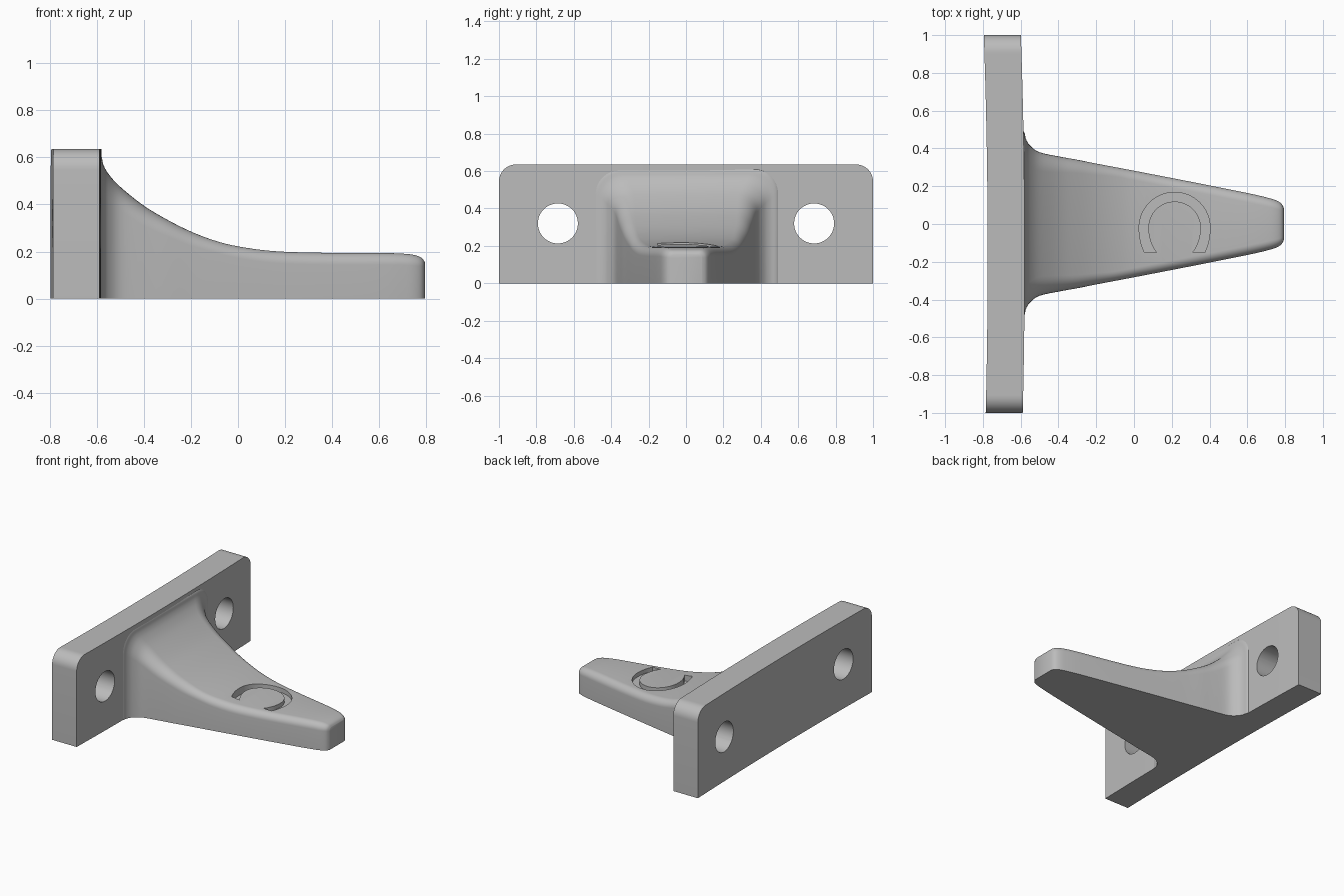
import bpy
import bmesh
from math import sin, cos, pi, sqrt, radians

cube = bpy.data.objects.get("Cube")
if cube:
    bpy.data.objects.remove(cube, do_unlink=True)

grey = bpy.data.materials.new("matte grey")
grey.use_nodes = True
GREY = (0.5, 0.5, 0.5, 1)
grey.diffuse_color = GREY
grey.node_tree.nodes["Principled BSDF"].inputs["Base Color"].default_value = GREY


def loft(name, rings):
    """Skin a row of closed rings and cap both ends."""
    bm = bmesh.new()
    loops = [[bm.verts.new(p) for p in ring] for ring in rings]
    n = len(loops[0])
    for a, b in zip(loops, loops[1:]):
        for i in range(n):
            j = (i + 1) % n
            bm.faces.new((a[i], a[j], b[j], b[i]))
    bm.faces.new(loops[0])
    bm.faces.new(loops[-1])
    bmesh.ops.recalc_face_normals(bm, faces=bm.faces)
    mesh = bpy.data.meshes.new(name)
    bm.to_mesh(mesh)
    bm.free()
    mesh.materials.append(grey)
    obj = bpy.data.objects.new(name, mesh)
    bpy.context.collection.objects.link(obj)
    return obj


def activate(obj):
    bpy.ops.object.select_all(action='DESELECT')
    obj.select_set(True)
    bpy.context.view_layer.objects.active = obj


def cut(target, cutter):
    cutter.hide_render = True
    mod = target.modifiers.new("cut", 'BOOLEAN')
    mod.operation, mod.solver, mod.object = 'DIFFERENCE', 'EXACT', cutter
    activate(target)
    bpy.ops.object.modifier_apply(modifier=mod.name)
    bpy.data.objects.remove(cutter, do_unlink=True)


def smooth(obj, angle=30):
    activate(obj)
    bpy.ops.object.shade_smooth_by_angle(angle=radians(angle))


def spline(points, steps):
    """Catmull-Rom curve through the points."""
    ext = [points[0]] + points + [points[-1]]
    for p, q, r, s in zip(ext, ext[1:], ext[2:], ext[3:]):
        for k in range(steps):
            t = k / steps
            yield [b + 0.5 * t * (c - a + t * (2*a - 5*b + 4*c - d + t * (3*(b - c) + d - a)))
                   for a, b, c, d in zip(p, q, r, s)]
    yield points[-1]


# Mounting plate: slightly bowed, with rounded top corners
HEIGHT, CORNER, THICK = 0.635, 0.09, 0.196
corner = [(1 - CORNER + CORNER * sin(a), HEIGHT - CORNER + CORNER * cos(a))
          for a in (pi / 2 * i / 10 for i in range(11))]
flat = [(-0.9 + 0.1 * i, HEIGHT) for i in range(19)]
columns = [(-y, z) for y, z in reversed(corner)] + flat + corner


def plate_ring(y, z):
    x = -0.775 - 0.015 * y * y - 0.005 * y
    return [(x, y, 0), (x, y, z), (x + THICK, y, z), (x + THICK, y, 0)]


plate = loft("mounting_plate", [plate_ring(y, z) for y, z in columns])

# Screw holes
for side in (-1, 1):
    circle = [(side * 0.685 + 0.107 * cos(a), 0.32 + 0.107 * sin(a))
              for a in (2 * pi * i / 48 for i in range(48))]
    cut(plate, loft("hole_cutter", [[(x, y, z) for y, z in circle] for x in (-1, -0.4)]))
smooth(plate)

# Tapered arm: x, half width, height, edge radius
stations = [
    (-0.62, 0.52, 0.62, 0.13), (-0.583, 0.49, 0.61, 0.13),
    (-0.572, 0.45, 0.57, 0.12), (-0.55, 0.415, 0.53, 0.11),
    (-0.5, 0.38, 0.475, 0.1), (-0.4, 0.358, 0.395, 0.085),
    (-0.3, 0.34, 0.335, 0.07), (-0.2, 0.32, 0.285, 0.06),
    (-0.1, 0.301, 0.247, 0.05), (0, 0.282, 0.222, 0.05),
    (0.15, 0.253, 0.202, 0.05), (0.35, 0.214, 0.195, 0.05),
    (0.6, 0.164, 0.194, 0.05), (0.7, 0.141, 0.191, 0.048),
    (0.75, 0.126, 0.185, 0.045), (0.78, 0.108, 0.173, 0.035),
    (0.793, 0.085, 0.155, 0.02),
]


def arm_ring(x, half, height, r):
    arc = [(half - r + r * cos(a), height - r + r * sin(a))
           for a in (pi / 2 * i / 8 for i in range(9))]
    right = [(half, 0)] + arc
    return [(x, y, z) for y, z in right] + [(x, -y, z) for y, z in reversed(right)]


arm = loft("arm", [arm_ring(*s) for s in spline(stations, 4)])


# Horseshoe groove in the top of the arm
def horseshoe(r, stretch, drop=0.132):
    """Half circle above, stretched ellipse legs below."""
    end = -drop / (r * stretch)
    ys = [end + (0 - end) * i / 6 for i in range(6)]
    leg = [(r * sqrt(1 - t * t), r * stretch * t) for t in ys]
    bow = [(r * cos(a), r * sin(a)) for a in (pi * i / 32 for i in range(33))]
    return leg + bow + [(-x, y) for x, y in reversed(leg)]


inner, outer = horseshoe(0.139, 1.3), horseshoe(0.188, 1.32)
rings = []
for (xi, yi), (xo, yo) in zip(inner, outer):
    rings.append([(0.215 + x, y - 0.02, z)
                  for x, y, z in ((xi, yi, 0.165), (xo, yo, 0.165), (xo, yo, 0.3), (xi, yi, 0.3))])
cut(arm, loft("groove_cutter", rings))
smooth(arm)
